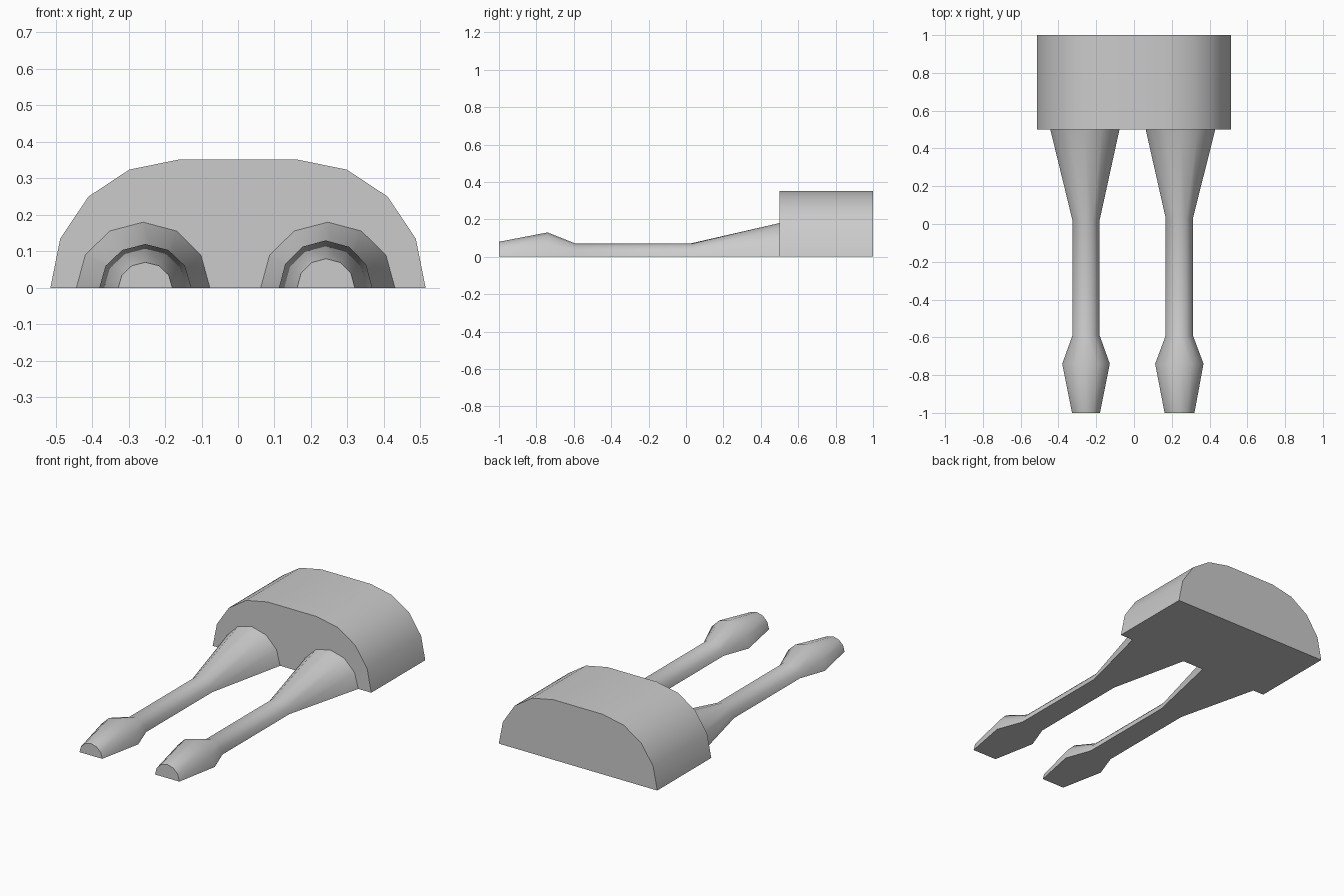
import bpy, bmesh, math

cube = bpy.data.objects.get("Cube")
if cube:
    bpy.data.objects.remove(cube, do_unlink=True)

# Single plain grey material
GREY = (0.6, 0.6, 0.6, 1)
grey = bpy.data.materials.new("plain_grey")
grey.use_nodes = True
grey.diffuse_color = GREY
grey.node_tree.nodes["Principled BSDF"].inputs["Base Color"].default_value = GREY


def half_round(cx, radius, height, steps=6):
    """Half circle standing on the ground, as x, z points."""
    angles = [math.pi * i / steps for i in range(steps + 1)]
    return [(cx + radius * math.cos(a), height * math.sin(a)) for a in angles]


def loft(name, sections):
    """Skin a row of (y, profile) sections, with flat base and end caps."""
    bm = bmesh.new()
    rings = [[bm.verts.new((x, y, max(z, 0))) for x, z in prof] for y, prof in sections]
    for a, b in zip(rings, rings[1:]):
        for i in range(len(a)):
            j = (i + 1) % len(a)
            bm.faces.new((a[i], a[j], b[j], b[i]))
    bm.faces.new(rings[0])
    bm.faces.new(rings[-1])
    bmesh.ops.recalc_face_normals(bm, faces=bm.faces)
    mesh = bpy.data.meshes.new(name)
    bm.to_mesh(mesh)
    bm.free()
    mesh.materials.append(grey)
    obj = bpy.data.objects.new(name, mesh)
    bpy.context.collection.objects.link(obj)
    bpy.ops.object.select_all(action="DESELECT")
    obj.select_set(True)
    bpy.context.view_layer.objects.active = obj
    bpy.ops.object.shade_smooth_by_angle(angle=math.radians(35))
    return obj


# Domed body block
side = [(0.514, 0), (0.487, 0.135), (0.41, 0.25), (0.298, 0.324), (0.16, 0.352)]
dome = side + [(-x, z) for x, z in reversed(side)]
loft("body", [(0.5, dome), (1.0, dome)])

# Tapered legs with flared feet: y, centre x, radius, height
left = [(-1, 0.241, 0.079, 0.08), (-0.74, 0.24, 0.128, 0.13),
        (-0.59, 0.24, 0.072, 0.07), (0.03, 0.24, 0.072, 0.07),
        (0.5, 0.246, 0.184, 0.18)]
right = [(-1, -0.254, 0.074, 0.07), (-0.74, -0.254, 0.126, 0.12),
         (-0.59, -0.254, 0.072, 0.07), (0.02, -0.254, 0.072, 0.07),
         (0.5, -0.26, 0.183, 0.18)]
for name, rows in (("left_leg", left), ("right_leg", right)):
    loft(name, [(y, half_round(cx, r, h)) for y, cx, r, h in rows])
